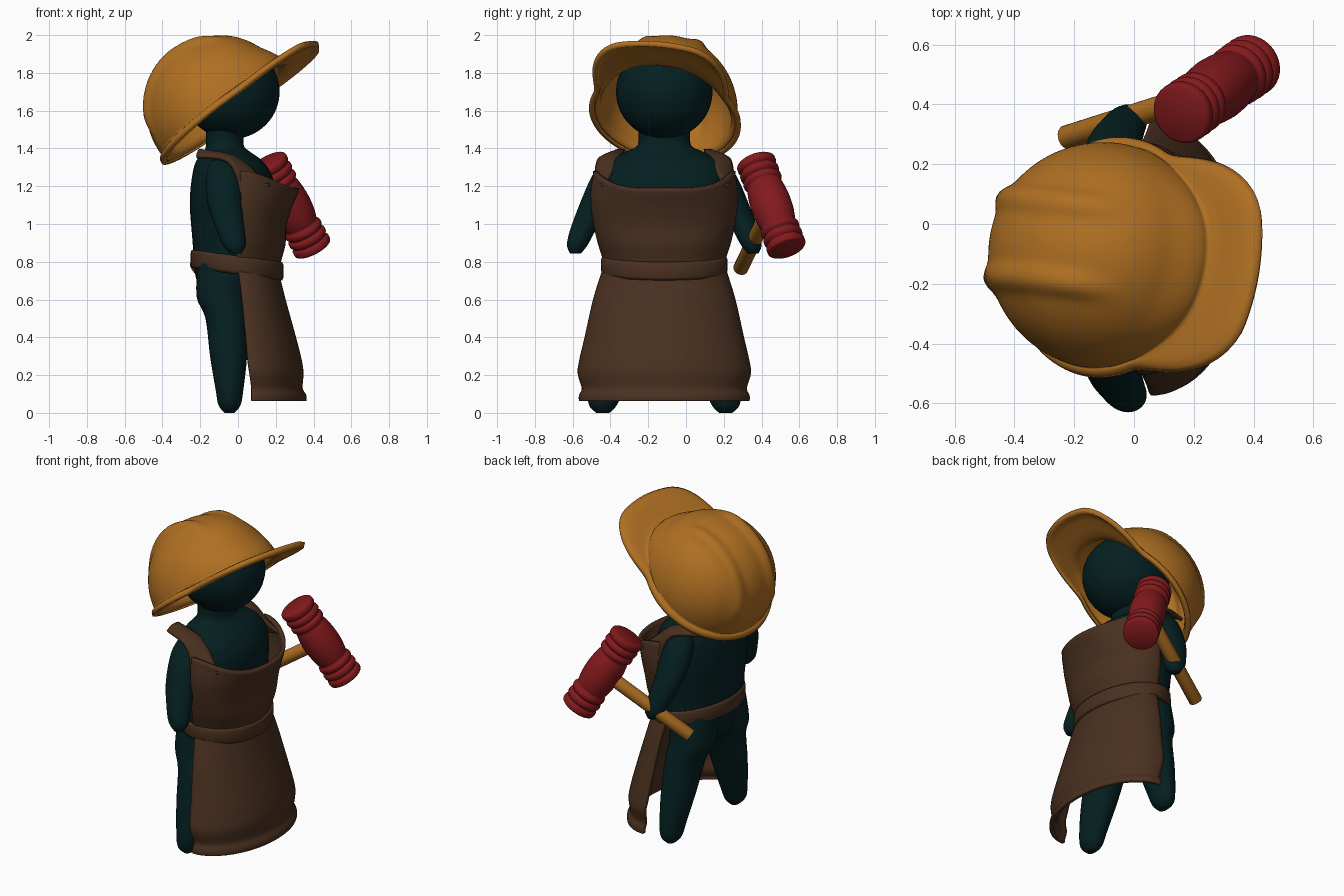
import bpy, bmesh, math
from mathutils import Vector, Matrix

if "Cube" in bpy.data.objects:
    bpy.data.objects.remove(bpy.data.objects["Cube"])

YC = -0.115  # middle of the figure across y


def material(name, rgb):
    m = bpy.data.materials.new(name)
    m.diffuse_color = (*rgb, 1)
    m.use_nodes = True
    m.node_tree.nodes["Principled BSDF"].inputs["Base Color"].default_value = m.diffuse_color
    return m


ORANGE = material("orange", (0.43, 0.16, 0.016))
TEAL = material("dark_teal", (0.0015, 0.014, 0.015))
BROWN = material("brown", (0.068, 0.03, 0.014))
RED = material("red", (0.23, 0.010, 0.012))


def spline(rows, n):
    """Smooth interpolation through rows of numbers, n steps per span."""
    out = []
    for i in range(len(rows) - 1):
        a, b = rows[max(i - 1, 0)], rows[i]
        c, d = rows[i + 1], rows[min(i + 2, len(rows) - 1)]
        for k in range(n):
            t = k / n
            out.append(tuple(0.5 * (2 * q + (r - p) * t + (2 * p - 5 * q + 4 * r - s) * t * t
                                    + (3 * q - p - 3 * r + s) * t ** 3)
                             for p, q, r, s in zip(a, b, c, d)))
    return out + [tuple(rows[-1])]


def grid(name, rows, mat, closed=False, thick=0.0, matrix=None, sharp=40):
    """Skin rows of points into a smooth mesh."""
    bm = bmesh.new()
    vs = [[bm.verts.new(p) for p in r] for r in rows]
    n = len(rows[0])
    for a, b in zip(vs, vs[1:]):
        for j in range(n if closed else n - 1):
            k = (j + 1) % n
            bm.faces.new((a[j], a[k], b[k], b[j]))
    bmesh.ops.remove_doubles(bm, verts=bm.verts, dist=1e-5)
    bmesh.ops.recalc_face_normals(bm, faces=bm.faces)
    if matrix:
        bm.transform(matrix)
    me = bpy.data.meshes.new(name)
    bm.to_mesh(me)
    bm.free()
    me.materials.append(mat)
    for p in me.polygons:
        p.use_smooth = True
    me.set_sharp_from_angle(angle=math.radians(sharp))
    ob = bpy.data.objects.new(name, me)
    bpy.context.collection.objects.link(ob)
    if thick:
        s = ob.modifiers.new("thickness", 'SOLIDIFY')
        s.thickness, s.offset = thick, 0
    return ob


def ring(x, y, z, rx, ry, n=32):
    return [(x + rx * math.cos(2 * math.pi * i / n), y + ry * math.sin(2 * math.pi * i / n), z)
            for i in range(n)]


def loft(name, rows, mat, side=0):
    """Rows are (z, x, distance from middle, rx, ry); ends are closed."""
    pts = [ring(x, YC + side * d, z, max(rx, 0), max(ry, 0)) for z, x, d, rx, ry in spline(rows, 4)]
    for r, (z, x, d, _, _) in ((0, rows[0]), (-1, rows[-1])):
        pts.insert(0 if r == 0 else len(pts), ring(x, YC + side * d, z, 0, 0))
    return grid(name, pts, mat, True, sharp=80)


def lathe(name, profile, start, end, mat):
    """Profile of (distance, radius) turned about the line start-end."""
    a, b = Vector(start), Vector(end)
    m = Matrix.Translation(a) @ (b - a).to_track_quat('Z', 'Y').to_matrix().to_4x4()
    return grid(name, [ring(0, 0, s, r, r) for s, r in profile], mat, True, matrix=m, sharp=50)


# body
loft("torso", [(.60, -.09, 0, .10, .20), (.75, -.06, 0, .17, .30), (.9, -.03, 0, .21, .32),
               (1.1, -.03, 0, .225, .345), (1.24, -.03, 0, .215, .345), (1.33, -.045, 0, .178, .3),
               (1.385, -.06, 0, .12, .2), (1.42, -.07, 0, .1, .14), (1.52, -.07, 0, .1, .14)], TEAL)
head = [(1.70 - .25 * math.cos(math.pi * i / 24), -.035, 0,
         .255 * math.sin(math.pi * i / 24), .255 * math.sin(math.pi * i / 24)) for i in range(25)]
loft("head", head, TEAL)

for side, tag in ((-1, "right"), (1, "left")):
    loft(tag + "_leg", [(.80, -.07, .14, .14, .15), (.62, -.085, .16, .135, .155),
                        (.5, -.06, .2, .112, .14), (.3, -.05, .26, .098, .118),
                        (.12, -.045, .31, .073, .093), (.04, -.045, .325, .058, .073),
                        (0, -.045, .325, .025, .035)], TEAL, side)
    loft(tag + "_arm", [(1.34, -.09, .27, .05, .05), (1.25, -.08, .305, .09, .08),
                        (1.1, -.07, .37, .09, .08), (.97, -.04, .43, .075, .068),
                        (.89, -.02, .46, .062, .055), (.845, -.012, .47, .03, .03)], TEAL, side)
    # shoulder strap, from outer and inner edges
    outer = spline([(.01, .375, 1.16), (-.01, .362, 1.26), (-.07, .345, 1.34), (-.22, .29, 1.355)], 6)
    inner = spline([(.17, .33, 1.20), (.11, .29, 1.25), (-.01, .24, 1.345), (-.2, .21, 1.385)], 6)
    rows = []
    for o, i in zip(outer, inner):
        o, i = Vector(o), Vector(i)
        pts = [o.lerp(i, k / 6) + Vector((0, .3, 1)) * .014 * math.sin(math.pi * k / 6) for k in range(7)]
        rows.append([(p.x, YC + side * p.y, p.z) for p in pts])
    grid(tag + "_strap", rows, BROWN, thick=.022)


def arc(x0, front, hw, z, n=40):
    """Half ellipse open to the back; z may depend on the sideways position."""
    out = []
    for i in range(n + 1):
        a = math.pi * (i / n - .5)
        s = math.sin(a)
        out.append((x0 + (front - x0) * math.cos(a), YC + hw * s, z(abs(s)) if callable(z) else z))
    return out


# apron skirt
skirt = [(.76, 0, .20, .315), (.60, .02, .24, .365), (.40, .04, .295, .41), (.28, .05, .325, .438),
         (.21, .06, .335, .447), (.13, .07, .33, .425), (.09, .07, .35, .44), (.065, .07, .35, .44)]
grid("apron_skirt", [arc(x, f, w, z) for z, x, f, w in spline(skirt, 4)], BROWN, thick=.024)

# apron bib with scooped neckline
bib = spline([(-.01, .215, .31), (0, .24, .345), (.015, .245, .37), (.015, .275, .38), (.01, .315, .365)], 5)
rows = []
for i, (x, f, w) in enumerate(bib):
    t = i / (len(bib) - 1)
    rows.append(arc(x, f, w, lambda s, t=t: .79 + t * (.40 + .09 * s ** 4)))
grid("apron_bib", rows, BROWN, thick=.022)

# belt, sloping down to the front
belt = []
for dz, g in ((-.045, 0), (-.03, .006), (.03, .006), (.045, 0)):
    belt.append([(x, y, .782 + dz - .14 * x) for x, y, _ in ring(-.005, YC, 0, .23 + g, .318 + g, 48)])
grid("belt", belt, BROWN, True, thick=.02)


# helmet: dome with two ridges, lip and front brim
def smooth(a, b, v):
    t = min(max((v - a) / (b - a), 0), 1)
    return t * t * (3 - 2 * t)


R, N = .365, 112


def brim(a):
    """How strongly the brim sticks out in direction a."""
    off = abs(math.degrees(math.atan2(math.sin(a), math.cos(a))))
    return 1 - smooth(17, 66, off)


rows = []
for i in range(33):
    e = math.pi / 2 * (1 - i / 32)
    row = []
    for j in range(N):
        a = 2 * math.pi * j / N
        d = Vector((math.cos(e) * math.cos(a), math.cos(e) * math.sin(a), math.sin(e)))
        x, y = d.x * R, abs(d.y * R)
        bump = math.exp(-((y - .13) / .034) ** 2) * smooth(-.35, -.28, x) * (1 - smooth(.12, .28, x))
        p = d * (R + .024 * bump)
        p.z *= 1.07
        p.x += .025 * smooth(0, .3, p.x) + .035 * brim(a) * smooth(.75, 1, i / 32)  # blend into brim
        row.append(p)
    rows.append(row)
for k, drop in ((.3, -.01), (.5, -.012), (.75, -.014), (.92, -.02), (1, -.034)):
    row = []
    for j in range(N):
        a = 2 * math.pi * j / N
        r = R + k * (.027 + (.24 + .05 * (1 - math.cos(a))) * brim(a))
        row.append((r * math.cos(a), r * math.sin(a), drop))
    rows.append(row)
tilt = (Matrix.Translation((-.098, -.107, 1.59)) @ Matrix.Rotation(math.radians(-6), 4, 'Z')
        @ Matrix.Rotation(math.radians(-38), 4, 'Y') @ Matrix.Rotation(math.radians(-5), 4, 'X'))
grid("helmet", rows, ORANGE, True, thick=.03, matrix=tilt, sharp=100)

# mallet
half = [(.004, .1), (.012, .105), (.036, .105), (.05, .094), (.064, .105), (.086, .105),
        (.1, .093), (.114, .104), (.134, .104), (.15, .093), (.17, .098), (.22, .106), (.27, .109)]
half = [(0, 0), (0, .094)] + spline(half, 3)
L = .552
lathe("mallet_head", half + [(L - s, r) for s, r in reversed(half[:-1])],
      (.155, .367, 1.332), (.395, .533, .875), RED)
lathe("mallet_handle", [(0, 0), (0, .034), (.008, .04), (.6, .04), (.6, 0)],
      (-.235, .287, .76), (.275, .45, 1.10), ORANGE)
